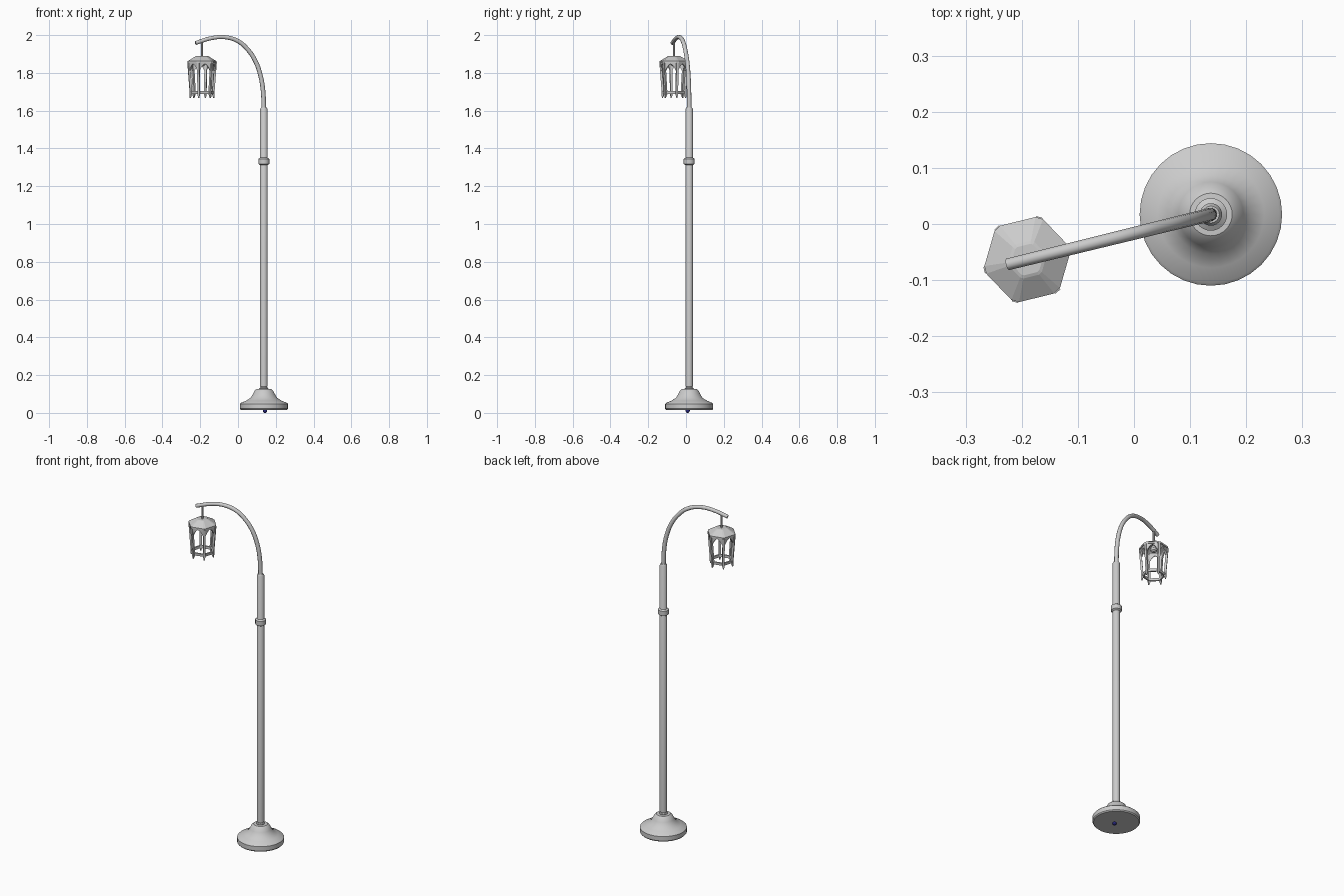
import bpy, bmesh
from math import pi, cos, sin, radians
from mathutils import Vector

cube = bpy.data.objects.get("Cube")
if cube:
    bpy.data.objects.remove(cube)

POLE = Vector((0.137, 0.017, 0))
TURN = radians(13.8)
LANTERN = POLE + Vector((-0.337 * cos(TURN), -0.337 * sin(TURN), 0))


def smooth(obj, angle=30):
    bpy.ops.object.select_all(action='DESELECT')
    obj.select_set(True)
    bpy.context.view_layer.objects.active = obj
    bpy.ops.object.shade_smooth_by_angle(angle=radians(angle))


def finish(name, bm, loc, turn=0.0):
    bmesh.ops.recalc_face_normals(bm, faces=bm.faces)
    mesh = bpy.data.meshes.new(name)
    bm.to_mesh(mesh)
    bm.free()
    obj = bpy.data.objects.new(name, mesh)
    bpy.context.collection.objects.link(obj)
    obj.location = loc
    obj.rotation_euler.z = turn
    return obj


def loft(bm, rings, closed=False):
    """Skin a list of point rings; cap the ends unless it closes on itself."""
    loops = [[bm.verts.new(p) for p in ring] for ring in rings]
    n = len(loops[0])
    pairs = list(zip(loops, loops[1:]))
    if closed:
        pairs.append((loops[-1], loops[0]))
    else:
        bm.faces.new(loops[0])
        bm.faces.new(loops[-1])
    for a, b in pairs:
        for i in range(n):
            j = (i + 1) % n
            bm.faces.new((a[i], a[j], b[j], b[i]))


def circle(r, z, n):
    return [(r * cos(2 * pi * i / n), r * sin(2 * pi * i / n), z) for i in range(n)]


def lathe(name, profile, loc, n=32):
    bm = bmesh.new()
    loft(bm, [circle(r, z, n) for r, z in profile])
    obj = finish(name, bm, loc)
    smooth(obj)
    return obj


def hexagon(r, z, cut=0.1):
    """Hexagon with clipped corners."""
    corners = [Vector((r * cos(k * pi / 3), r * sin(k * pi / 3), z)) for k in range(6)]
    pts = []
    for k in range(6):
        pts.append(corners[k].lerp(corners[k - 1], cut))
        pts.append(corners[k].lerp(corners[(k + 1) % 6], cut))
    return pts


# Base and pole
lathe("base", [(0.122, 0.016), (0.127, 0.022), (0.127, 0.048), (0.122, 0.053),
               (0.095, 0.064), (0.07, 0.08), (0.058, 0.1), (0.049, 0.118),
               (0.038, 0.127), (0.022, 0.128)], POLE)
lathe("pole_neck", [(0.022, 0.12), (0.022, 0.132), (0.017, 0.136), (0.017, 0.145)], POLE)
lathe("pole", [(0.017, 0.137), (0.02, 0.142), (0.02, 1.608), (0.015, 1.617)], POLE, 24)
lathe("pole_collar", [(0.02, 1.312), (0.029, 1.318), (0.029, 1.345), (0.02, 1.351)], POLE, 24)

# Curved arm
path = [(0, 1.6), (0.005, 1.71), (0.019, 1.788), (0.046, 1.862), (0.09, 1.926),
        (0.141, 1.968), (0.213, 1.989), (0.285, 1.984), (0.373, 1.958)]
curve = bpy.data.curves.new("arm", 'CURVE')
curve.dimensions = '3D'
curve.bevel_depth = 0.0105
curve.bevel_resolution = 3
curve.resolution_u = 5
curve.use_fill_caps = True
spline = curve.splines.new('BEZIER')
spline.bezier_points.add(len(path) - 1)
for point, (s, z) in zip(spline.bezier_points, path):
    point.co = (-s, 0, z)
    point.radius = 1.15 - 0.4 * s
    point.handle_left_type = point.handle_right_type = 'AUTO'
arm = bpy.data.objects.new("arm", curve)
bpy.context.collection.objects.link(arm)
arm.location = POLE
arm.rotation_euler.z = TURN
bpy.ops.object.select_all(action='DESELECT')
arm.select_set(True)
bpy.context.view_layer.objects.active = arm
bpy.ops.object.convert(target='MESH')
smooth(arm, 40)

# Hanger rod and bulb holder
lathe("hanger_rod", [(0.006, 1.87), (0.006, 1.962)], LANTERN, 12)
lathe("bulb", [(0.008, 1.872), (0.017, 1.862), (0.02, 1.852), (0.017, 1.842),
               (0.008, 1.835)], LANTERN, 16)

# Lantern cap, hollow underneath
bm = bmesh.new()
loft(bm, [hexagon(0.074, 1.852), hexagon(0.081, 1.852), hexagon(0.081, 1.862),
          hexagon(0.036, 1.888), hexagon(0.03, 1.89), hexagon(0.03, 1.882),
          hexagon(0.07, 1.86)], closed=True)
loft(bm, [hexagon(0.032, 1.88), hexagon(0.032, 1.889)])
finish("lantern_cap", bm, LANTERN, TURN)

# Bottom ring
bm = bmesh.new()
loft(bm, [hexagon(0.053, 1.688), hexagon(0.063, 1.688),
          hexagon(0.064, 1.703), hexagon(0.054, 1.703)], closed=True)
finish("lantern_bottom_ring", bm, LANTERN, TURN)

# Corner posts ending in pointed feet
bm = bmesh.new()
for k in range(6):
    out = Vector((cos(k * pi / 3), sin(k * pi / 3), 0))
    side = Vector((-out.y, out.x, 0))
    rings = []
    for r, z, w in [(0.064, 1.668, 0.0025), (0.061, 1.687, 0.006),
                    (0.061, 1.704, 0.006), (0.073, 1.854, 0.006)]:
        c = out * r + Vector((0, 0, z))
        rings.append([c + out * a * w + side * b * w
                      for a, b in ((-1, -1), (1, -1), (1, 1), (-1, 1))])
    loft(bm, rings)
finish("lantern_posts", bm, LANTERN, TURN)

# Arched panels between the posts, under the cap
bm = bmesh.new()
arch = [(0, 1.805), (0.12, 1.815), (0.25, 1.831), (0.38, 1.842), (0.5, 1.848)]
arch += [(1 - t, z) for t, z in reversed(arch[:-1])]
for k in range(6):
    a, b = [Vector((cos(q * pi / 3), sin(q * pi / 3), 0)) for q in (k, k + 1)]
    rings = []
    for t, low in arch:
        d = a.lerp(b, t)
        ring = []
        for z, inset in ((low, 0), (1.856, 0), (1.856, 0.008), (low, 0.008)):
            r = 0.077 - (1.856 - z) * 0.08 - inset
            ring.append(d * r + Vector((0, 0, z)))
        rings.append(ring)
    loft(bm, rings)
finish("lantern_arches", bm, LANTERN, TURN)

# Small dark blue stud under the base
stud = lathe("base_stud", [(0.003, 0), (0.008, 0.003), (0.011, 0.009), (0.011, 0.014),
                           (0.008, 0.02)], POLE + Vector((0.006, -0.008, 0)), 16)
blue = bpy.data.materials.new("dark_blue")
blue.use_nodes = True
color = (0.02, 0.02, 0.2, 1)
blue.diffuse_color = color
blue.node_tree.nodes["Principled BSDF"].inputs["Base Color"].default_value = color
stud.data.materials.append(blue)
